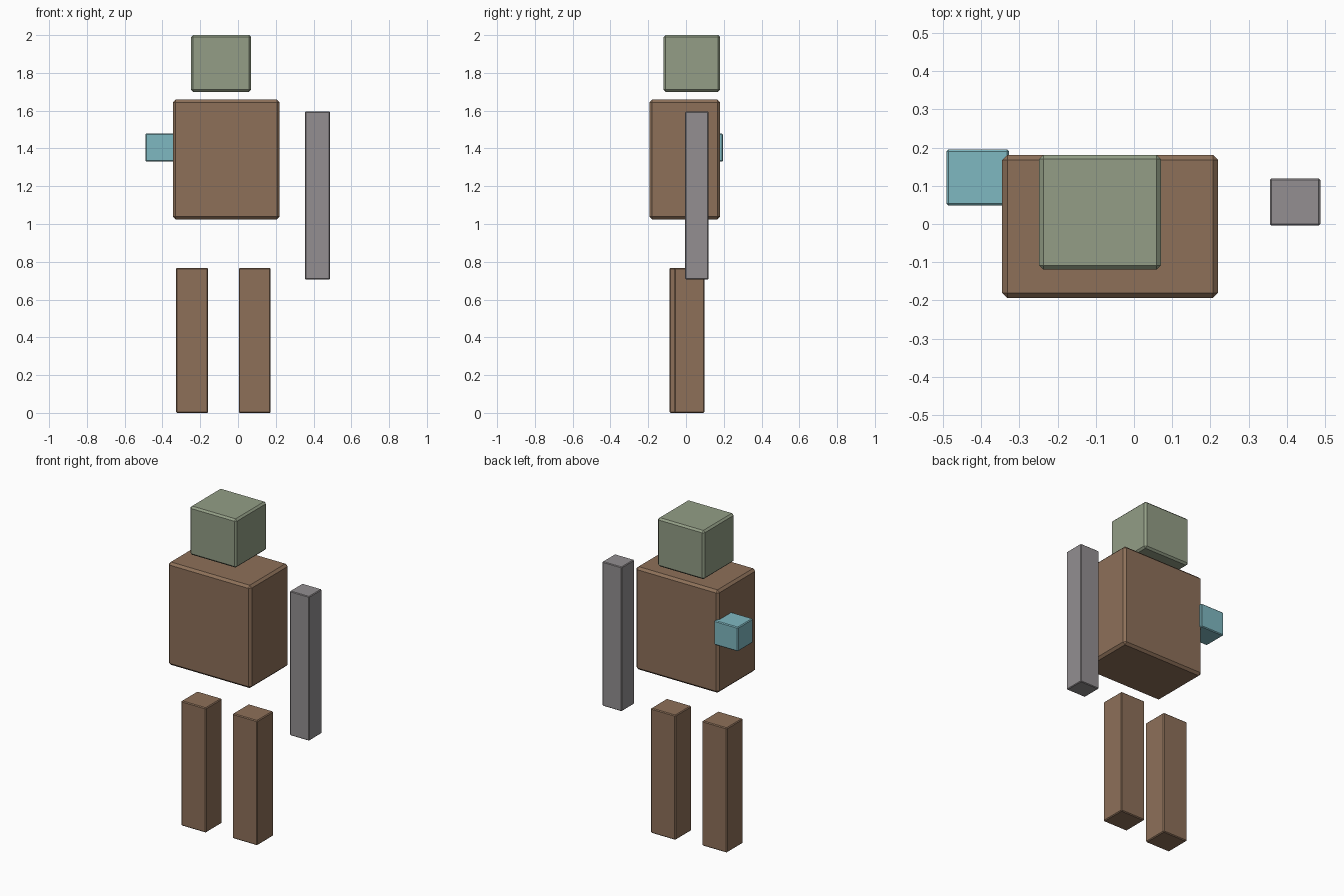
import bpy

if "Cube" in bpy.data.objects:
    bpy.data.objects.remove(bpy.data.objects["Cube"])


def srgb(r, g, b):
    lin = [(c / 255 / 12.92) if c < 10 else ((c / 255 + 0.055) / 1.055) ** 2.4 for c in (r, g, b)]
    return (*lin, 1.0)


def material(name, rgb):
    mat = bpy.data.materials.new(name)
    mat.diffuse_color = srgb(*rgb)
    mat.use_nodes = True
    mat.node_tree.nodes["Principled BSDF"].inputs["Base Color"].default_value = mat.diffuse_color
    return mat


brown = material("brown", (141, 112, 89))
green = material("sage_green", (147, 158, 134))
teal = material("light_teal", (127, 184, 193))
grey = material("warm_grey", (147, 143, 145))


def block(name, x, y, z, mat, bevel):
    """Chamfered box from its (min, max) extents on each axis."""
    spans = (x, y, z)
    bpy.ops.mesh.primitive_cube_add(size=1, location=[(a + b) / 2 for a, b in spans])
    obj = bpy.context.object
    obj.name = name
    obj.scale = [b - a for a, b in spans]
    bpy.ops.object.transform_apply(location=False, rotation=False, scale=True)
    mod = obj.modifiers.new("chamfer", 'BEVEL')
    mod.width = bevel
    mod.segments = 1
    obj.data.materials.append(mat)
    return obj


# Head and torso
block("head", (-0.248, 0.07), (-0.119, 0.181), (1.70, 2.0), green, 0.011)
block("torso", (-0.345, 0.22), (-0.194, 0.181), (1.025, 1.658), brown, 0.014)

# Short arm stump against one side, long arm floating at the other
block("arm_stump", (-0.49, -0.327), (0.048, 0.195), (1.33, 1.479), teal, 0.005)
block("long_arm", (0.355, 0.487), (-0.004, 0.119), (0.707, 1.595), grey, 0.004)

# Legs, one set slightly forward of the other
for name, x0, y0 in (("left_leg", -0.327, -0.087), ("right_leg", 0.004, -0.06)):
    block(name, (x0, x0 + 0.169), (y0, y0 + 0.157), (0.0, 0.768), brown, 0.005)
